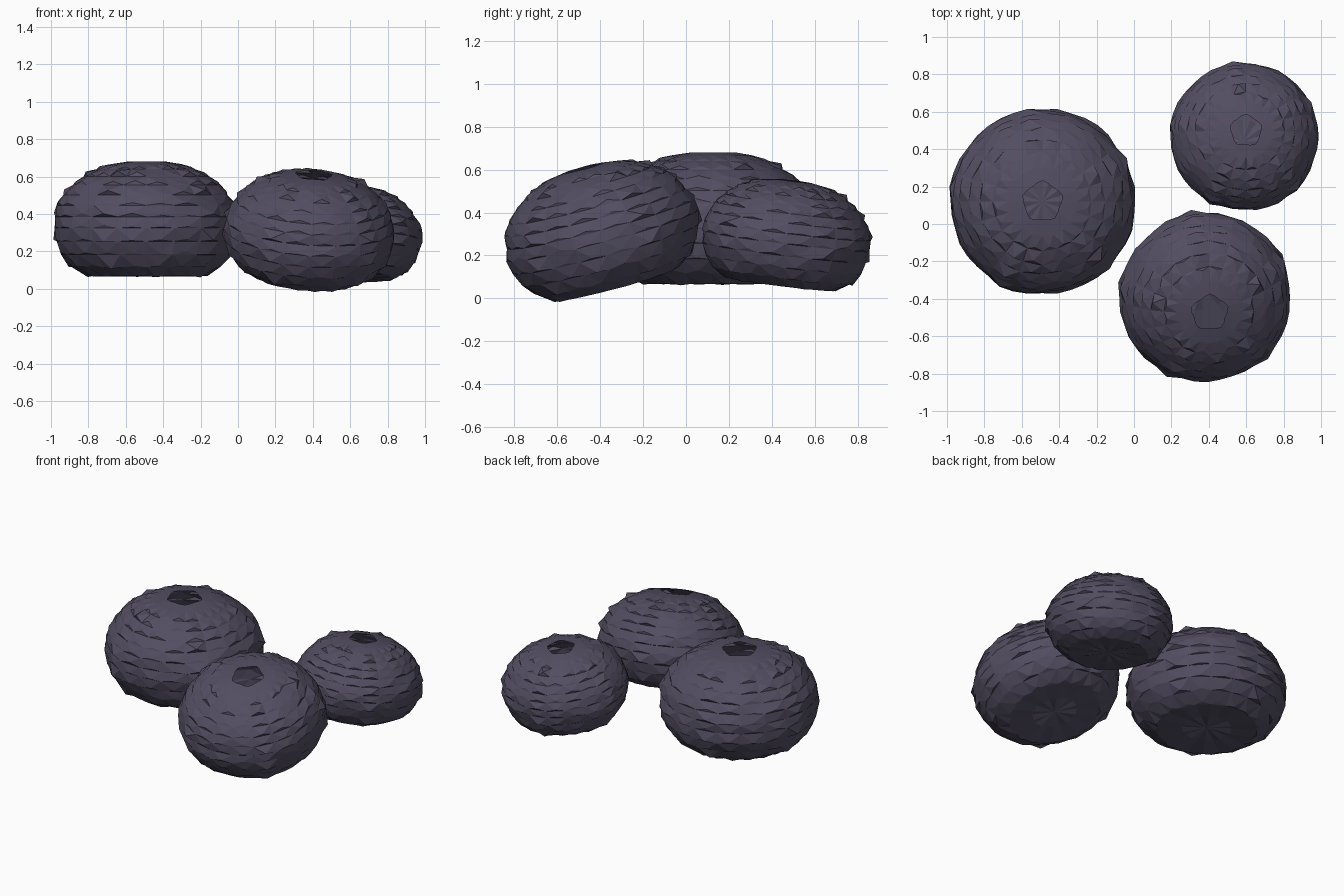
import bpy, bmesh, math, random
from mathutils import Matrix, Vector

cube = bpy.data.objects.get("Cube")
if cube:
    bpy.data.objects.remove(cube)

random.seed(4)
SIDES = 20

mat = bpy.data.materials.new("dusky purple shell")
mat.use_nodes = True
colour = (0.085, 0.075, 0.12, 1)
mat.diffuse_color = colour
mat.node_tree.nodes["Principled BSDF"].inputs["Base Color"].default_value = colour

# Half outline of a unit shell (radius, height), from underside to top opening
PROFILE = [(0.3, -0.6), (0.6, -0.595), (0.78, -0.5), (0.89, -0.37), (0.95, -0.23),
           (0.975, -0.09), (0.965, 0.03), (0.93, 0.15), (0.865, 0.26), (0.775, 0.365),
           (0.66, 0.455), (0.52, 0.53), (0.36, 0.585), (0.2, 0.61)]


def urchin_shell(name, centre, radius, tilt_x, tilt_y, turn):
    bm = bmesh.new()
    rings = []
    for row, (r, z) in enumerate(PROFILE):
        ring = []
        for i in range(SIDES):
            a = math.tau * i / SIDES
            k = r * random.uniform(0.985, 1.02)
            # Ridged star underneath, five-cornered opening on top
            dz = 0.025 * (i % 2) if row == 0 else 0
            if row == len(PROFILE) - 1:
                k *= 1 + 0.08 * math.cos(5 * a)
            ring.append(bm.verts.new((k * math.cos(a), k * math.sin(a), z + dz)))
        rings.append(ring)

    # Closed underside and open top
    pole = bm.verts.new((0, 0, -0.58))
    for i in range(SIDES):
        bm.faces.new((pole, rings[0][(i + 1) % SIDES], rings[0][i]))

    # Wall, with a small overhanging tubercle on most facets
    for row, (low, high) in enumerate(zip(rings, rings[1:])):
        for i in range(SIDES):
            j = (i + 1) % SIDES
            quad = [low[i], low[j], high[j], high[i]]
            if row < 1 or row > len(rings) - 3:
                bm.faces.new(quad)
                continue
            mid = sum((v.co for v in quad), Vector()) / 4
            out = Vector((mid.x, mid.y, mid.z * 1.8)).normalized()
            down = (low[i].co + low[j].co - high[i].co - high[j].co) / 2
            # Five radial bands carry the larger tubercles
            big = i % 4 == 0 and row % 2 == 0
            lift = random.uniform(0.04, 0.06) if big else random.uniform(0.005, 0.03)
            peak = bm.verts.new(mid + out * lift + down * random.uniform(0.2, 0.4))
            for a, b in zip(quad, quad[1:] + quad[:1]):
                bm.faces.new((a, b, peak))

    place = (Matrix.Translation(centre) @ Matrix.Rotation(math.radians(tilt_x), 4, 'X')
             @ Matrix.Rotation(math.radians(tilt_y), 4, 'Y')
             @ Matrix.Rotation(math.radians(turn), 4, 'Z') @ Matrix.Scale(radius, 4))
    bm.transform(place)
    bmesh.ops.recalc_face_normals(bm, faces=bm.faces)
    mesh = bpy.data.meshes.new(name)
    bm.to_mesh(mesh)
    bm.free()
    mesh.materials.append(mat)
    bpy.context.collection.objects.link(bpy.data.objects.new(name, mesh))


urchin_shell("large_shell", (-0.49, 0.12, 0.37), 0.508, 0, 0, 18)
urchin_shell("medium_shell", (0.385, -0.4, 0.333), 0.468, 15, 4, 18)
urchin_shell("small_shell", (0.59, 0.47, 0.303), 0.403, -7, 2, 18)
